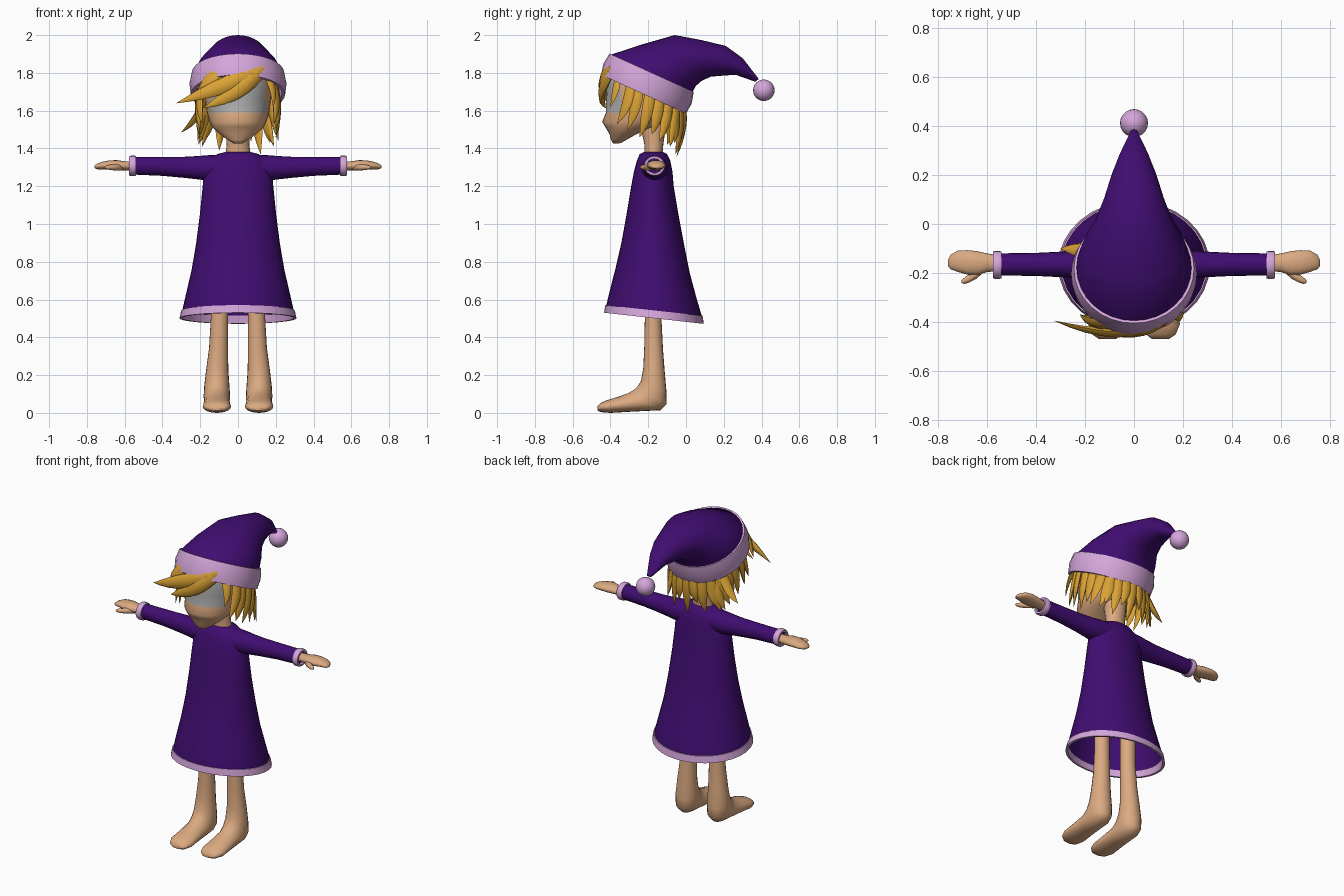
import bpy, bmesh, math
from mathutils import Vector as V


def colour(name, rgb):
    m = bpy.data.materials.new(name)
    m.diffuse_color = (*rgb, 1)
    return m


purple = colour("purple cloth", (0.052, 0.004, 0.165))
pink = colour("pink trim", (0.66, 0.38, 0.70))
skin = colour("skin", (0.71, 0.40, 0.22))
gold = colour("golden hair", (0.70, 0.36, 0.035))
grey = colour("grey eye panel", (0.42, 0.42, 0.42))


def finish(name, bm, mats, angle=60):
    bmesh.ops.recalc_face_normals(bm, faces=bm.faces)
    me = bpy.data.meshes.new(name)
    bm.to_mesh(me)
    bm.free()
    for m in mats:
        me.materials.append(m)
    ob = bpy.data.objects.new(name, me)
    bpy.context.collection.objects.link(ob)
    bpy.ops.object.select_all(action='DESELECT')
    ob.select_set(True)
    bpy.context.view_layer.objects.active = ob
    bpy.ops.object.shade_smooth_by_angle(angle=math.radians(angle))
    return ob


def loft(name, rings, mats, n=24, start=True, end=True, loop=False, angle=60):
    """Skin elliptical rings given as (centre, half axis, half axis)."""
    bm = bmesh.new()
    rows = [[bm.verts.new(c + u * math.cos(2 * math.pi * i / n) + v * math.sin(2 * math.pi * i / n))
             for i in range(n)] for c, u, v in rings]
    pairs = list(zip(rows, rows[1:])) + ([(rows[-1], rows[0])] if loop else [])
    for a, b in pairs:
        for i in range(n):
            j = (i + 1) % n
            bm.faces.new((a[i], a[j], b[j], b[i]))
    if start and not loop:
        bm.faces.new(rows[0])
    if end and not loop:
        bm.faces.new(rows[-1])
    return finish(name, bm, mats, angle)


def pr(y1, z1, y2, z2, rx, cx=0.0):
    """Ring spanning two points of the side profile, rx wide."""
    a, b = V((cx, y1, z1)), V((cx, y2, z2))
    return (a + b) / 2, V((rx, 0, 0)), (b - a) / 2


def xr(x, cy, ry, cz, rz):
    """Ring across the x axis."""
    return V((x, cy, cz)), V((0, ry, 0)), V((0, 0, rz))


def grow(ring, k):
    return ring[0], ring[1] * k, ring[2] * k


# Dress, open at the hem
hem_top = pr(-0.422, 0.57, 0.083, 0.515, 0.295)
hem_low = pr(-0.43, 0.53, 0.09, 0.472, 0.305)
loft("dress", [
    pr(-0.225, 1.38, -0.12, 1.38, 0.07), pr(-0.245, 1.37, -0.10, 1.37, 0.11),
    pr(-0.26, 1.335, -0.083, 1.335, 0.155), pr(-0.275, 1.28, -0.072, 1.28, 0.18),
    pr(-0.29, 1.2, -0.065, 1.2, 0.187), pr(-0.315, 1.05, -0.04, 1.05, 0.202),
    pr(-0.342, 0.9, -0.01, 0.89, 0.222), pr(-0.372, 0.77, 0.02, 0.74, 0.246),
    pr(-0.40, 0.66, 0.055, 0.61, 0.274), hem_top, grow(hem_low, 0.985)],
    [purple], n=32, end=False)
loft("hem_trim", [grow(hem_top, 1.0), grow(hem_top, 1.02), grow(hem_low, 1.015),
                  grow(hem_low, 0.965), grow(hem_top, 0.97)], [pink], n=32, loop=True, angle=40)

for s, side in ((1, "right"), (-1, "left")):
    # Sleeve, cuff, hand and thumb
    loft(side + "_sleeve", [xr(s * x, -0.165, ry, cz, rz) for x, ry, cz, rz in (
        (0.08, 0.075, 1.30, 0.068), (0.16, 0.068, 1.297, 0.067), (0.21, 0.06, 1.298, 0.062),
        (0.28, 0.053, 1.30, 0.056), (0.40, 0.047, 1.305, 0.05), (0.56, 0.045, 1.308, 0.046))],
        [purple], n=20)
    loft(side + "_cuff", [xr(s * x, -0.167, r, 1.308, r * 0.95) for x, r in (
        (0.54, 0.04), (0.54, 0.054), (0.548, 0.057), (0.568, 0.057), (0.576, 0.053), (0.576, 0.04))],
        [pink], n=20, loop=True, angle=50)
    loft(side + "_hand", [xr(s * x, cy, ry, cz, rz) for x, cy, ry, cz, rz in (
        (0.55, -0.16, 0.032, 1.307, 0.025), (0.60, -0.158, 0.038, 1.308, 0.024),
        (0.64, -0.16, 0.049, 1.311, 0.027), (0.68, -0.157, 0.05, 1.312, 0.025),
        (0.72, -0.152, 0.043, 1.309, 0.02), (0.748, -0.155, 0.03, 1.304, 0.014),
        (0.76, -0.16, 0.012, 1.302, 0.006))], [skin], n=16)
    loft(side + "_thumb", [xr(s * x, cy, ry, 1.30, rz) for x, cy, ry, rz in (
        (0.61, -0.18, 0.014, 0.016), (0.645, -0.203, 0.022, 0.017), (0.675, -0.223, 0.017, 0.014),
        (0.695, -0.233, 0.012, 0.010), (0.705, -0.235, 0.004, 0.004))], [skin], n=12)
    # Leg running into a bare foot
    loft(side + "_leg", [pr(*p, rx, s * cx) for *p, rx, cx in (
        (-0.215, 0.9, -0.13, 0.9, 0.046, 0.098), (-0.218, 0.5, -0.13, 0.5, 0.046, 0.098),
        (-0.221, 0.35, -0.122, 0.34, 0.05, 0.103), (-0.226, 0.24, -0.112, 0.21, 0.059, 0.11),
        (-0.238, 0.17, -0.103, 0.11, 0.067, 0.112), (-0.262, 0.132, -0.104, 0.045, 0.07, 0.112),
        (-0.30, 0.107, -0.135, 0.014, 0.068, 0.112), (-0.36, 0.085, -0.28, 0.007, 0.071, 0.112),
        (-0.42, 0.067, -0.40, 0.0, 0.075, 0.112), (-0.452, 0.053, -0.45, 0.004, 0.06, 0.11),
        (-0.47, 0.032, -0.469, 0.013, 0.035, 0.108))], [skin], n=20)

# Neck and head
loft("neck", [pr(-0.22, 1.36, -0.125, 1.36, 0.068), pr(-0.22, 1.42, -0.12, 1.42, 0.06),
              pr(-0.25, 1.56, -0.10, 1.56, 0.07)], [skin], n=20)
head = loft("head", [
    pr(-0.385, 1.425, -0.345, 1.428, 0.025), pr(-0.397, 1.445, -0.29, 1.46, 0.065),
    pr(-0.405, 1.475, -0.235, 1.49, 0.105), pr(-0.428, 1.515, -0.16, 1.515, 0.137),
    pr(-0.444, 1.54, -0.10, 1.54, 0.15), pr(-0.424, 1.59, -0.06, 1.58, 0.164),
    pr(-0.424, 1.66, -0.03, 1.64, 0.174), pr(-0.42, 1.73, -0.02, 1.68, 0.18),
    pr(-0.41, 1.79, -0.02, 1.71, 0.178), pr(-0.36, 1.85, -0.06, 1.75, 0.14)],
    [skin, grey], n=28, angle=80)
for f in head.data.polygons:
    c = f.center
    if 1.58 < c.z < 1.80 and abs(c.x) < 0.148 and c.y < -0.30:
        f.material_index = 1

# Hat with bent tip, rolled band and bobble
loft("hat", [
    pr(-0.435, 1.81, 0.01, 1.615, 0.238), pr(-0.402, 1.895, 0.035, 1.70, 0.236),
    pr(-0.235, 1.95, 0.052, 1.73, 0.208), pr(-0.06, 2.0, 0.078, 1.755, 0.158),
    pr(0.08, 1.974, 0.13, 1.78, 0.122), pr(0.21, 1.943, 0.19, 1.785, 0.092),
    pr(0.30, 1.878, 0.262, 1.79, 0.06), pr(0.385, 1.768, 0.368, 1.753, 0.014)],
    [purple], n=32, start=False, angle=70)
low = pr(-0.45, 1.79, 0.0, 1.585, 0.25)
mid = pr(-0.437, 1.85, 0.03, 1.637, 0.257)
top = pr(-0.405, 1.902, 0.041, 1.70, 0.245)
loft("hat_band", [grow(low, 0.93), low, mid, top, grow(top, 0.94)],
     [pink], n=32, loop=True, angle=50)
bm = bmesh.new()
bmesh.ops.create_uvsphere(bm, u_segments=20, v_segments=12, radius=0.057)
bmesh.ops.translate(bm, verts=bm.verts, vec=(0, 0.412, 1.708))
finish("hat_bobble", bm, [pink])


def strand(name, a, b, c, w, thick=0.45, n=9):
    """Pointed hair lock along a curve from a by b to c."""
    a, b, c = V(a), V(b), V(c)
    rings = []
    for i in range(n):
        t = i / (n - 1)
        p = a * (1 - t) ** 2 + b * 2 * t * (1 - t) + c * t * t
        tan = ((b - a) * (1 - t) + (c - b) * t).normalized()
        out = V((p.x, p.y + 0.2, 0)).normalized()
        wide = tan.cross(out).normalized()
        k = w * max((0.65 + 0.9 * t) * (1 - t * t), 0.02)
        rings.append((p, wide * k, wide.cross(tan) * k * thick))
    loft(name, rings, [gold], n=8)


# Fringe swept to one side
strand("fringe_long", (0.12, -0.40, 1.81), (-0.05, -0.49, 1.74), (-0.325, -0.395, 1.64), 0.052)
strand("fringe_short", (0.13, -0.39, 1.82), (0.02, -0.48, 1.70), (-0.18, -0.425, 1.615), 0.052)
strand("fringe_outer", (-0.08, -0.40, 1.82), (-0.17, -0.42, 1.74), (-0.22, -0.37, 1.66), 0.05)
strand("fringe_corner", (0.14, -0.36, 1.80), (0.20, -0.36, 1.73), (0.185, -0.40, 1.62), 0.03)

# Locks hanging at each side: root y, tip y, tip z, tip x
for s, side in ((1, "right"), (-1, "left")):
    for i, (y, ty, tz, tx) in enumerate((
            (-0.29, -0.365, 1.53, 0.19), (-0.25, -0.31, 1.50, 0.20), (-0.19, -0.245, 1.46, 0.20),
            (-0.14, -0.18, 1.475, 0.21), (-0.09, -0.14, 1.44, 0.215), (-0.05, -0.085, 1.41, 0.19))):
        x = math.sqrt(max(0.0, 1 - ((y + 0.215) / 0.21) ** 2)) * 0.20
        z = 1.74 - 0.456 * (y + 0.225)
        strand(f"{side}_lock_{i + 1}", (s * x, y, z), (s * (x + 0.03), y - 0.005, z - 0.13),
               (s * tx, ty, tz), 0.036)

# Two locks flicking outwards
strand("flick_high", (-0.17, -0.12, 1.68), (-0.21, -0.10, 1.55), (-0.30, -0.10, 1.485), 0.036)
strand("flick_low", (-0.15, -0.10, 1.66), (-0.17, -0.06, 1.52), (-0.21, -0.10, 1.42), 0.036)

# Locks hanging at the back: root x, tip x, tip y, tip z
for i, (x, tx, ty, tz) in enumerate((
        (-0.13, -0.17, -0.06, 1.45), (-0.085, -0.10, -0.055, 1.39), (-0.04, -0.06, -0.03, 1.45),
        (0.0, 0.02, -0.05, 1.355), (0.045, 0.07, -0.03, 1.44), (0.09, 0.12, -0.055, 1.37),
        (0.13, 0.17, -0.06, 1.43))):
    y = -0.20 + math.sqrt(0.18 ** 2 - x * x)
    strand(f"back_lock_{i + 1}", (x, y, 1.67), (x * 1.1, y + 0.03, 1.53), (tx, ty, tz), 0.038)
